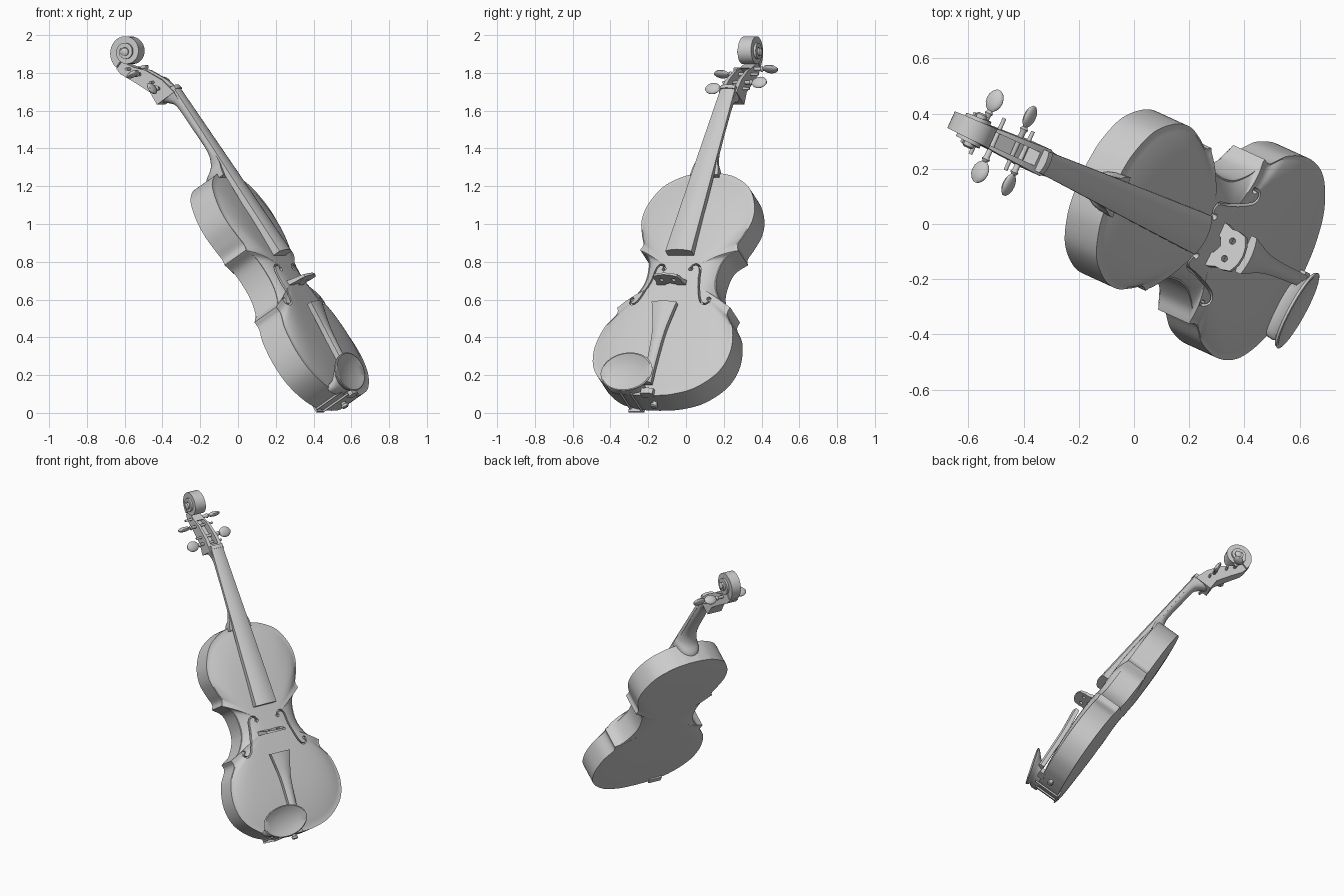
import bpy, bmesh, math
from mathutils import Vector, Matrix

cube = bpy.data.objects.get("Cube")
if cube:
    bpy.data.objects.remove(cube, do_unlink=True)

grey = bpy.data.materials.new("plain_grey")
grey.use_nodes = True
grey.diffuse_color = (0.6, 0.6, 0.6, 1)
grey.node_tree.nodes["Principled BSDF"].inputs["Base Color"].default_value = (0.6, 0.6, 0.6, 1)

# Leaning pose: local x across, y along the neck, z out of the front plate
along = Vector((-0.49, 0.225, 0.842)).normalized()
across = Vector((0.415, 0.91, 0))
across = (across - along * across.dot(along)).normalized()
POSE = Matrix((across, along, across.cross(along))).transposed().to_4x4()
POSE.translation = (0.604, -0.203, 0.092)
parts = []


def loft(name, rings, helper=False):
    """Skin a row of equal closed rings and cap both ends."""
    bm = bmesh.new()
    rows = [[bm.verts.new(p) for p in ring] for ring in rings]
    n = len(rows[0])
    for a, b in zip(rows, rows[1:]):
        for i in range(n):
            j = (i + 1) % n
            bm.faces.new((a[i], a[j], b[j], b[i]))
    bm.faces.new(rows[0])
    bm.faces.new(rows[-1])
    bmesh.ops.recalc_face_normals(bm, faces=bm.faces)
    mesh = bpy.data.meshes.new(name)
    bm.to_mesh(mesh)
    bm.free()
    mesh.materials.append(grey)
    ob = bpy.data.objects.new(name, mesh)
    bpy.context.collection.objects.link(ob)
    ob.matrix_world = POSE
    if helper:
        ob.hide_render = True
        ob.hide_viewport = True
        ob.display_type = 'WIRE'
    else:
        parts.append(ob)
    return ob


def cut(ob, cutter):
    mod = ob.modifiers.new("cut", 'BOOLEAN')
    mod.operation = 'DIFFERENCE'
    mod.solver = 'EXACT'
    mod.object = cutter


def spline(pts, steps=6):
    """Smooth curve through a few points."""
    pts = [Vector(p) for p in pts]
    ext = [2 * pts[0] - pts[1]] + pts + [2 * pts[-1] - pts[-2]]
    out = []
    for a, b, c, d in zip(ext, ext[1:], ext[2:], ext[3:]):
        for k in range(steps):
            t = k / steps
            out.append(0.5 * (2 * b + (c - a) * t + (2 * a - 5 * b + 4 * c - d) * t ** 2
                              + (3 * b - a - 3 * c + d) * t ** 3))
    return out + [pts[-1]]


def turned(name, profile, y, z, n=16):
    """Round or oval part along local x; profile rows are (x, y radius, z radius)."""
    angles = [math.tau * i / n for i in range(n)]
    return loft(name, [[(x, y + ry * math.cos(a), z + rz * math.sin(a)) for a in angles]
                       for x, ry, rz in profile])


def post(name, x, y, r, z0, z1, helper=False, n=14):
    angles = [math.tau * i / n for i in range(n)]
    return loft(name, [[(x + r * math.cos(a), y + r * math.sin(a), z) for a in angles]
                       for z in (z0, z1)], helper)


def strip(name, sections):
    """Square-edged band; sections are (front yz, back yz, half width)."""
    return loft(name, [[(-h, *f), (h, *f), (h, *b), (-h, *b)] for f, b, h in sections])


# Sound box: gently arched plates flush with the ribs
lower = spline([(0, 0), (.12, .008), (.25, .05), (.36, .15), (.398, .28),
                (.375, .42), (.322, .51), (.328, .555)])
waist = spline([(.328, .555), (.268, .59), (.214, .68), (.204, .77), (.224, .86), (.285, .915)])
upper = spline([(.285, .915), (.275, .95), (.298, 1.01), (.322, 1.10), (.31, 1.20),
                (.25, 1.31), (.15, 1.375), (.06, 1.397), (0, 1.4)])
half = lower + waist[1:] + upper[1:]
outline = half + [Vector((-p.x, p.y)) for p in half[-2:0:-1]]
SHIFT = 0.015


def body_ring(s, z):
    return [(p.x * s + SHIFT, .73 + (p.y - .73) * s, z) for p in outline]


def plate(edge, height):
    return [body_ring(s, edge + height * (1 - (s / .97) ** 4))
            for s in (.04, .3, .45, .58, .68, .76, .83, .89, .94, .97)]


rings = plate(-.15, -.012) + [body_ring(1, -.15), body_ring(1, 0)] + plate(0, .045)[::-1]
body = loft("sound_box", rings)

# Sound holes
hole = spline([(.078, .768), (.085, .79), (.11, .795), (.13, .77), (.14, .70), (.165, .61),
               (.185, .565), (.21, .55), (.23, .565), (.225, .585)], 4)
for side in (-1, 1):
    ribbon = []
    for i, p in enumerate(hole):
        d = (hole[min(i + 1, len(hole) - 1)] - hole[max(i - 1, 0)]).normalized()
        w = Vector((-d.y, d.x)) * .005
        a, b = p + w, p - w
        ribbon.append([(side * q.x, q.y, z) for q, z in ((a, .012), (b, .012), (b, .09), (a, .09))])
    cut(body, loft("sound_hole_cutter", ribbon, True))
    for end in (hole[0], hole[-1]):
        cut(body, post("sound_eye_cutter", side * end.x, end.y, .012, .015, .088, True))

# Neck with rounded back, heel and chin
neck = []
for y, top, bottom, w in spline([(1.37, .03, -.115, .08), (1.41, .035, -.095, .075),
                                 (1.45, .04, -.04, .062), (1.53, .035, -.008, .054),
                                 (1.70, .022, -.018, .048), (1.83, .012, -.03, .044),
                                 (1.875, .01, -.06, .046), (1.905, .01, -.10, .05)], 4):
    neck.append([(w * math.cos(a), y, top + (bottom - top) * math.sin(a) ** .7)
                 for a in [math.pi * i / 12 for i in range(12)]] + [(-w, y, top)])
loft("neck", neck)

# Fingerboard and nut
arc = [i / 5 - 1 for i in range(11)]


def crowned(y, top, w, crown, thick):
    """Cross-section with a curved top and flat underside."""
    return [(w * t, y, top - crown * t * t) for t in arc] + \
           [(w, y, top - crown - thick), (-w, y, top - crown - thick)]


loft("fingerboard", [crowned(.853, .104, .076, .018, .042), crowned(1.4, .066, .059, .013, .026),
                     crowned(1.916, .03, .042, .01, .016)])
loft("nut", [crowned(1.912, .036, .042, .008, .035), crowned(1.935, .032, .042, .008, .035)])

# Pegbox with its slot
box = strip("pegbox", [((1.90, .012), (1.897, -.107), .052), ((1.995, -.016), (1.975, -.108), .047),
                       ((2.09, -.07), (2.07, -.158), .042), ((2.14, -.12), (2.15, -.204), .036),
                       ((2.204, -.165), (2.189, -.212), .032)])
slot = [(1.945, .05, -.055), (2.0, .03, -.075), (2.09, -.02, -.125), (2.125, -.05, -.15)]
cut(box, loft("slot_cutter", [[(-.026, y, a), (.026, y, a), (.026, y, b), (-.026, y, b)]
                              for y, a, b in slot], True))

# Scroll: a spiral band that widens towards its eye
coil = []
for i in range(73):
    t = i / 32
    a = math.radians(110) - math.tau * t
    r = .103 * math.exp(-.55 * t)
    f, b = [(2.232 + k * math.cos(a), -.113 - k * math.sin(a)) for k in (r * .5, r)]
    coil.append((f, b, .031 + .013 * t))
strip("scroll", coil)
turned("scroll_core", [(-.034, .05, .05), (.034, .05, .05)], 2.232, -.113)
turned("scroll_eye", [(-.068, .014, .014), (-.062, .022, .022),
                      (.062, .022, .022), (.068, .014, .014)], 2.232, -.113)

# Tuning pegs with flattened heads
for side, y, z, ry, rz in ((-1, 1.965, -.055, .035, .015), (1, 2.01, -.065, .035, .015),
                           (-1, 2.09, -.11, .016, .035), (1, 2.145, -.145, .016, .035)):
    shaft = [(-.085, .007, .007), (.07, .011, .011), (.078, .016, .016), (.086, .010, .010)]
    head = [(.128 - .042 * math.cos(a), max(ry * math.sin(a), .006), max(rz * math.sin(a), .006))
            for a in [math.pi * i / 8 for i in range(1, 9)]]
    turned("tuning_peg", [(side * x, a, b) for x, a, b in shaft + head], y, z)

# Bridge with feet and pierced holes
side_line = [(.03, .052), (.04, .03), (.084, .03), (.084, .052), (.074, .08), (.076, .105),
             (.068, .138), (.035, .155), (0, .16)]
face = [(0, .066)] + side_line + [(-x, z) for x, z in side_line[-2::-1]]
bridge = loft("bridge", [[(x - .01, .682 + s * (.014 - .06 * (z - .03)) - .14 * (z - .03), z)
                          for x, z in face] for s in (-1, 1)])
for x in (-.045, .025):
    ring = [math.tau * i / 12 for i in range(12)]
    cut(bridge, loft("bridge_hole_cutter", [[(x + .012 * math.cos(a), y, .1 + .012 * math.sin(a))
                                             for a in ring] for y in (.6, .75)], True))

# Tailpiece, saddle and end button
loft("tailpiece", [crowned(*row, .012, .026) for row in
                   spline([(.05, .062, .024), (.2, .072, .027), (.36, .083, .036),
                           (.48, .098, .06), (.53, .105, .072)], 4)])
loft("saddle", [crowned(y, .03, .035, .006, .04) for y in (-.003, .03)])
loft("end_button", [[(SHIFT + r * math.cos(math.tau * i / 16), y, -.07 + r * math.sin(math.tau * i / 16))
                     for i in range(16)]
                    for y, r in ((.03, .014), (-.01, .014), (-.013, .02), (-.025, .02), (-.03, .014))])

# Chin rest: flared stem with a tilted, hollowed cup
TILT, ROLL = math.radians(18), 0.08


def cup_ring(s, lift, slide=0):
    out = []
    for i in range(32):
        a = math.tau * i / 32
        x, v = .155 * s * math.cos(a), .105 * s * math.sin(a) + slide
        out.append((x - .106 - lift * ROLL, .086 + v * math.cos(TILT) - lift * math.sin(TILT),
                    .1 + v * math.sin(TILT) + lift * math.cos(TILT) + x * ROLL))
    return out


def foot_ring(z, rx, ry, y):
    return [(-.13 + rx * math.cos(math.tau * i / 32), y + ry * math.sin(math.tau * i / 32), z)
            for i in range(32)]


loft("chin_rest", [foot_ring(-.01, .105, .035, .045), foot_ring(.03, .11, .045, .05),
                   cup_ring(.85, -.022, -.008), cup_ring(.97, -.01), cup_ring(1, 0), cup_ring(.95, .003),
                   cup_ring(.7, -.008), cup_ring(.4, -.015), cup_ring(.1, -.018)])

# Chin rest clamp
for x, y in ((-.16, .012), (-.09, -.002)):
    post("clamp_rod", x, y, .006, -.156, .02)
loft("clamp_foot", [[(x, y, z) for y, z in ((-.004, -.159), (.035, -.159), (.035, -.149), (-.004, -.149))]
                    for x in (-.17, -.08)])

# Smooth shading with crisp edges
bpy.ops.object.select_all(action='DESELECT')
for ob in parts:
    ob.select_set(True)
bpy.context.view_layer.objects.active = body
bpy.ops.object.shade_smooth_by_angle(angle=math.radians(38))
